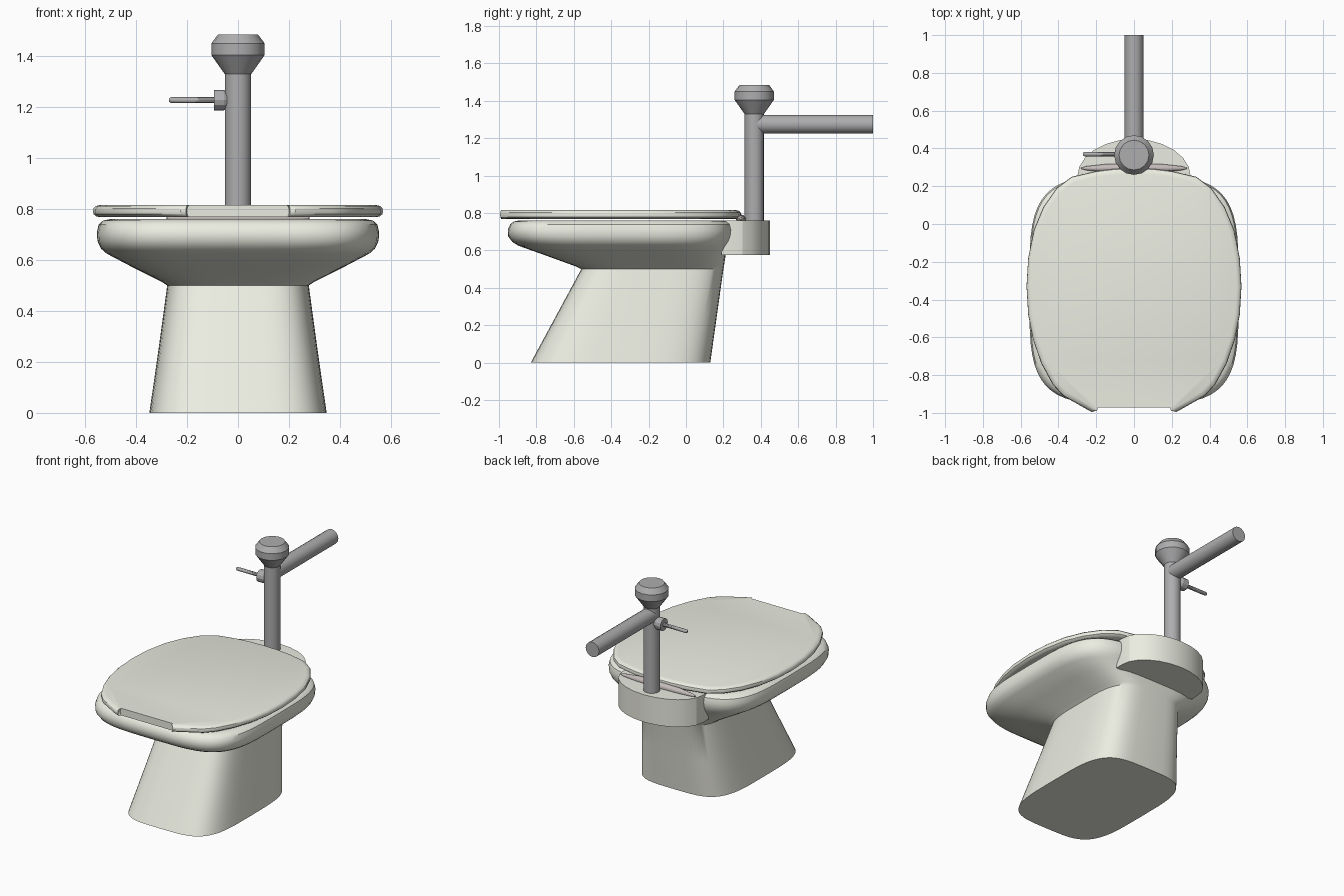
import bpy, bmesh, math
from mathutils import Matrix, Vector

if "Cube" in bpy.data.objects:
    bpy.data.objects.remove(bpy.data.objects["Cube"])


def material(name, rgb):
    m = bpy.data.materials.new(name)
    m.diffuse_color = (*rgb, 1)
    m.use_nodes = True
    m.node_tree.nodes["Principled BSDF"].inputs["Base Color"].default_value = m.diffuse_color
    return m


CERAMIC = material("ceramic", (0.83, 0.84, 0.75))
METAL = material("metal", (0.42, 0.42, 0.43))
HINGE = material("hinge", (0.55, 0.50, 0.49))


def loft(name, rings, mat, angle=35):
    """Skin equal-length rings of points and cap both ends."""
    bm = bmesh.new()
    loops = [[bm.verts.new(p) for p in ring] for ring in rings]
    n = len(loops[0])
    for a, b in zip(loops, loops[1:]):
        for i in range(n):
            j = (i + 1) % n
            bm.faces.new((a[i], a[j], b[j], b[i]))
    bm.faces.new(loops[0][::-1])
    bm.faces.new(loops[-1])
    bmesh.ops.recalc_face_normals(bm, faces=bm.faces)
    mesh = bpy.data.meshes.new(name)
    bm.to_mesh(mesh)
    bm.free()
    mesh.materials.append(mat)
    ob = bpy.data.objects.new(name, mesh)
    bpy.context.collection.objects.link(ob)
    bpy.ops.object.select_all(action='DESELECT')
    ob.select_set(True)
    bpy.context.view_layer.objects.active = ob
    if angle:
        bpy.ops.object.shade_smooth_by_angle(angle=math.radians(angle))
    return ob


def rounded(z, half_x, front, back, power=4, n=56):
    """Superellipse ring between front and back at height z."""
    def f(v):
        return math.copysign(abs(v) ** (2 / power), v)
    mid, half_y = (front + back) / 2, (back - front) / 2
    return [(half_x * f(math.cos(t)), mid + half_y * f(math.sin(t)), z)
            for t in (2 * math.pi * i / n for i in range(n))]


def turned(name, profile, origin, axis, mat, sides=16, angle=25):
    """Round part from (distance along axis, radius) pairs."""
    rot = Vector((0, 0, 1)).rotation_difference(Vector(axis)).to_matrix().to_4x4()
    place = Matrix.Translation(origin) @ rot
    rings = [[place @ Vector((r * math.cos(2 * math.pi * i / sides),
                              r * math.sin(2 * math.pi * i / sides), d))
              for i in range(sides)] for d, r in profile]
    return loft(name, rings, mat, angle)


# Pedestal and bowl, outside then over the rim and into the basin
sections = [
    (0.00, 0.348, -0.83, 0.13), (0.25, 0.312, -0.695, 0.165),
    (0.50, 0.278, -0.56, 0.20), (0.515, 0.30, -0.59, 0.203),
    (0.575, 0.42, -0.755, 0.212), (0.625, 0.515, -0.895, 0.226),
    (0.645, 0.538, -0.928, 0.238), (0.675, 0.552, -0.951, 0.25),
    (0.71, 0.554, -0.953, 0.254), (0.74, 0.547, -0.94, 0.247),
    (0.755, 0.53, -0.92, 0.23), (0.761, 0.50, -0.89, 0.20),
    (0.755, 0.40, -0.78, 0.08), (0.70, 0.36, -0.74, 0.05),
    (0.58, 0.28, -0.58, 0.03), (0.48, 0.17, -0.40, 0.00),
    (0.42, 0.10, -0.30, -0.08)]
loft("bowl", [rounded(*s) for s in sections], CERAMIC)

# Lid: half outline mirrored, with the recessed straight front
half = [(0.0, 0.295), (0.1, 0.292), (0.2, 0.28), (0.33, 0.25), (0.41, 0.19),
        (0.48, 0.09), (0.53, -0.03), (0.56, -0.18), (0.569, -0.33),
        (0.56, -0.48), (0.535, -0.61), (0.49, -0.74), (0.43, -0.85),
        (0.375, -0.91), (0.225, -0.995), (0.205, -0.99), (0.2, -0.972)]
outline = half + [(-x, y) for x, y in reversed(half[1:])]
edge = [(0.768, 0.955), (0.772, 0.98), (0.780, 0.996), (0.791, 1.0),
        (0.803, 0.996), (0.812, 0.98), (0.816, 0.955)]
MID = -0.35
lid_rings = []
for z, s in edge:
    ring = []
    for x, y in outline:
        notch = abs(x) < 0.21 and y < -0.9
        ring.append((x * s, y if notch else MID + (y - MID) * s, z))
    lid_rings.append(ring)
# keep the lips beside the recess level with it where the edge rolls over
for ring in lid_rings:
    chord = ring[16][1]
    for i in (14, 15, len(ring) - 14, len(ring) - 15):
        x, y, z = ring[i]
        ring[i] = (x, min(y, chord - 0.002), z)
loft("lid", lid_rings, CERAMIC)

# Rear ledge carrying the flush pipe
ledge = [(0.30, 0.19), (0.30, 0.25)]
ledge += [(0.30 * math.cos(t), 0.25 + 0.20 * math.sin(t))
          for t in (math.pi * i / 12 for i in range(1, 12))]
ledge += [(-0.30, 0.25), (-0.30, 0.19)]
loft("rear_ledge", [[(x, y, z) for x, y in ledge] for z in (0.575, 0.76)],
     CERAMIC, 20)

# Lens-shaped hinge bar
bar = [(-0.28, 0.003), (-0.25, 0.011), (-0.15, 0.022), (0, 0.027),
       (0.15, 0.022), (0.25, 0.011), (0.28, 0.003)]
turned("hinge_bar", bar, (0, 0.295, 0.765), (1, 0, 0), HINGE, 12, 40)

# Flush valve: upright pipe, cap, supply pipe and handle
turned("flush_pipe", [(0.74, 0.052), (1.335, 0.052)], (0, 0.365, 0),
       (0, 0, 1), METAL)
turned("valve_cap", [(1.33, 0.052), (1.405, 0.105), (1.45, 0.105),
                     (1.485, 0.079)], (0, 0.365, 0), (0, 0, 1), METAL)
turned("supply_pipe", [(0, 0.05), (0.635, 0.05)], (0, 0.365, 1.275),
       (0, 1, 0), METAL)
turned("handle_knob", [(0.025, 0.025), (0.055, 0.04), (0.095, 0.04)],
       (0, 0.37, 1.228), (-1, 0, 0), METAL, 12)
turned("handle_lever", [(0.09, 0.012), (0.262, 0.012), (0.27, 0.007)],
       (0, 0.37, 1.228), (-1, 0, 0), METAL, 8, 40)
